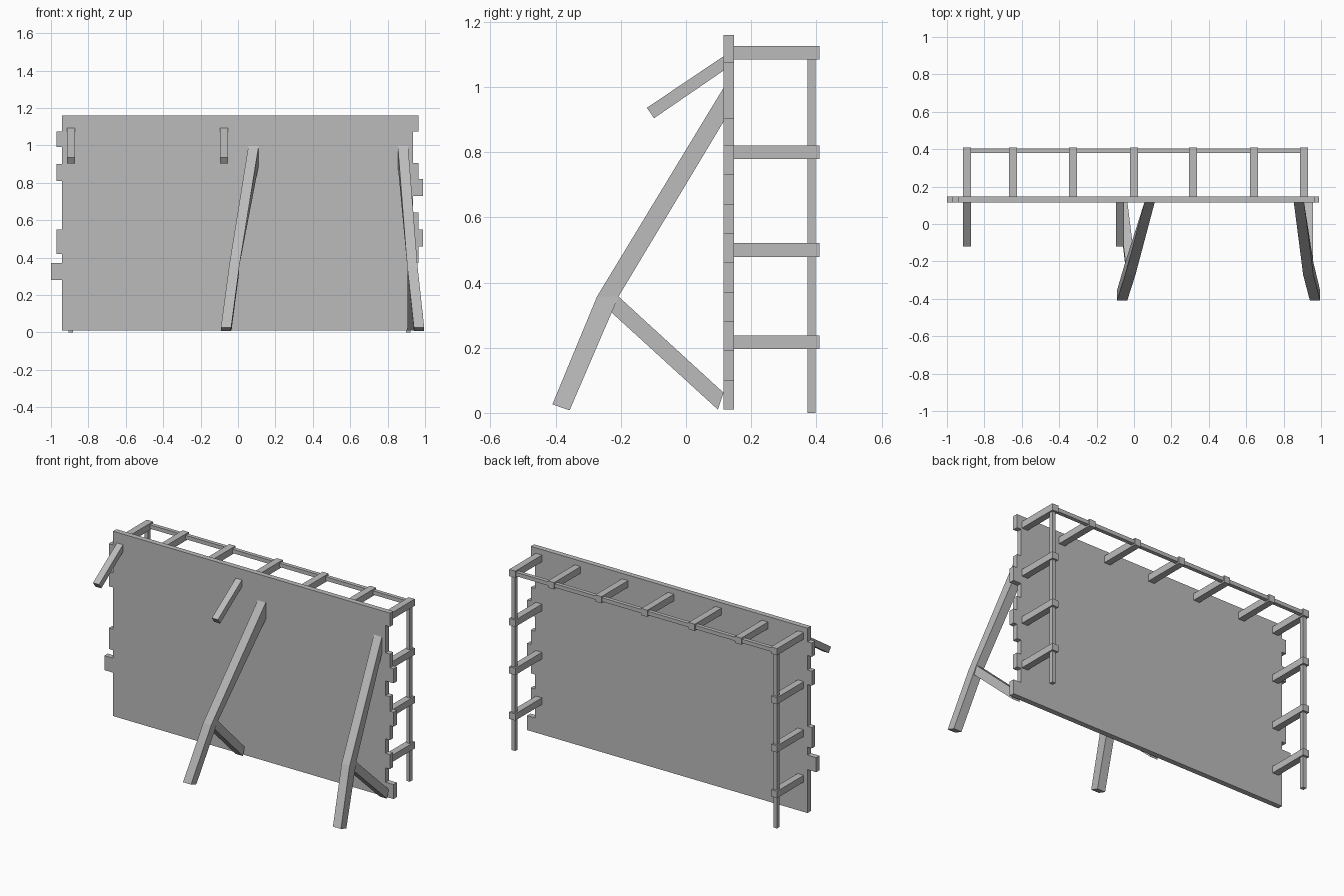
import bpy
import bmesh

cube = bpy.data.objects.get("Cube")
if cube:
    bpy.data.objects.remove(cube, do_unlink=True)

# One weathered grey for everything
grey = bpy.data.materials.new("timber grey")
grey.use_nodes = True
grey.diffuse_color = (0.5, 0.5, 0.5, 1)
grey.node_tree.nodes["Principled BSDF"].inputs["Base Color"].default_value = grey.diffuse_color


def finish(name, bm):
    bmesh.ops.recalc_face_normals(bm, faces=bm.faces)
    mesh = bpy.data.meshes.new(name)
    bm.to_mesh(mesh)
    bm.free()
    mesh.materials.append(grey)
    obj = bpy.data.objects.new(name, mesh)
    bpy.context.scene.collection.objects.link(obj)
    return obj


def box(name, low, high):
    bm = bmesh.new()
    bmesh.ops.create_cube(bm, size=1)
    for v in bm.verts:
        v.co = [(a + b) / 2 + c * (b - a) for a, b, c in zip(low, high, v.co)]
    return finish(name, bm)


def beam(name, width, rings):
    """Square beam through rings of (x, upper edge yz, lower edge yz)."""
    bm = bmesh.new()
    h = width / 2
    loops = []
    for x, a, b in rings:
        corners = [(x - h, *a), (x + h, *a), (x + h, *b), (x - h, *b)]
        loops.append([bm.verts.new(c) for c in corners])
    bm.faces.new(loops[0])
    bm.faces.new(loops[-1])
    for p, q in zip(loops, loops[1:]):
        for i in range(4):
            j = (i + 1) % 4
            bm.faces.new((p[i], p[j], q[j], q[i]))
    return finish(name, bm)


# Wall panel: stepped outline, each step is (x, bottom z, top z)
FRONT, BACK = 0.115, 0.148
right_steps = [(-0.94, 0.01, 0.28), (-1.0, 0.28, 0.37), (-0.94, 0.37, 0.42),
               (-0.97, 0.42, 0.55), (-0.94, 0.55, 0.81), (-0.97, 0.81, 0.90),
               (-0.94, 0.90, 0.99), (-0.97, 0.99, 1.075), (-0.94, 1.075, 1.16)]
left_steps = [(0.99, 0.01, 0.10), (0.935, 0.10, 0.19), (0.965, 0.19, 0.28),
              (0.935, 0.28, 0.37), (0.965, 0.37, 0.46), (0.99, 0.46, 0.55),
              (0.965, 0.55, 0.64), (0.935, 0.64, 0.73), (0.99, 0.73, 0.82),
              (0.965, 0.82, 0.905), (0.935, 0.905, 1.075), (0.965, 1.075, 1.16)]
outline = [(x, z) for x, lo, hi in left_steps for z in (lo, hi)]
outline += [(x, z) for x, lo, hi in reversed(right_steps) for z in (hi, lo)]
bm = bmesh.new()
face = bm.faces.new([bm.verts.new((x, FRONT, z)) for x, z in outline])
solid = bmesh.ops.extrude_face_region(bm, geom=[face], use_keep_orig=True)
for v in solid["geom"]:
    if isinstance(v, bmesh.types.BMVert):
        v.co.y = BACK
finish("wall_panel", bm)

# Frame pegs behind the wall: a row along the top, a column at each end
ENDS = (-0.893, 0.909)
HALF = 0.021
pegs = [(x, 1.105) for x in (ENDS[0], -0.647, -0.326, 0, 0.316, 0.642, ENDS[1])]
pegs += [(x, z) for x in ENDS for z in (0.80, 0.50, 0.217)]
for n, (x, z) in enumerate(pegs):
    box(f"frame_peg_{n + 1}", (x - HALF, BACK, z - HALF), (x + HALF, 0.41, z + HALF))

# Thin rails joining the peg tips
box("top_rail", (ENDS[0], 0.38, 1.093), (ENDS[1], 0.404, 1.117))
for side, x in zip(("right", "left"), ENDS):
    box(f"{side}_rail", (x - 0.012, 0.373, 0), (x + 0.012, 0.398, 1.10))

# Bent props with their foot braces in front
for side, top, bend, foot, base in (("right", 0.083, -0.02, -0.064, -0.06),
                                    ("left", 0.882, 0.932, 0.968, 0.932)):
    beam(f"{side}_prop", 0.055, [(top, (FRONT, 0.997), (FRONT, 0.893)),
                                 (bend, (-0.273, 0.357), (-0.207, 0.357)),
                                 (foot, (-0.41, 0.026), (-0.357, 0.008))])
    beam(f"{side}_prop_brace", 0.05, [(bend, (-0.207, 0.357), (-0.235, 0.314)),
                                      (base, (FRONT, 0.062), (0.098, 0.01))])

# Short slanted pegs high on the front
for side, x in (("right", -0.893), ("middle", -0.075)):
    beam(f"{side}_slanted_peg", 0.042, [(x, (FRONT, 1.094), (FRONT, 1.05)),
                                        (x, (-0.12, 0.936), (-0.098, 0.904))])
